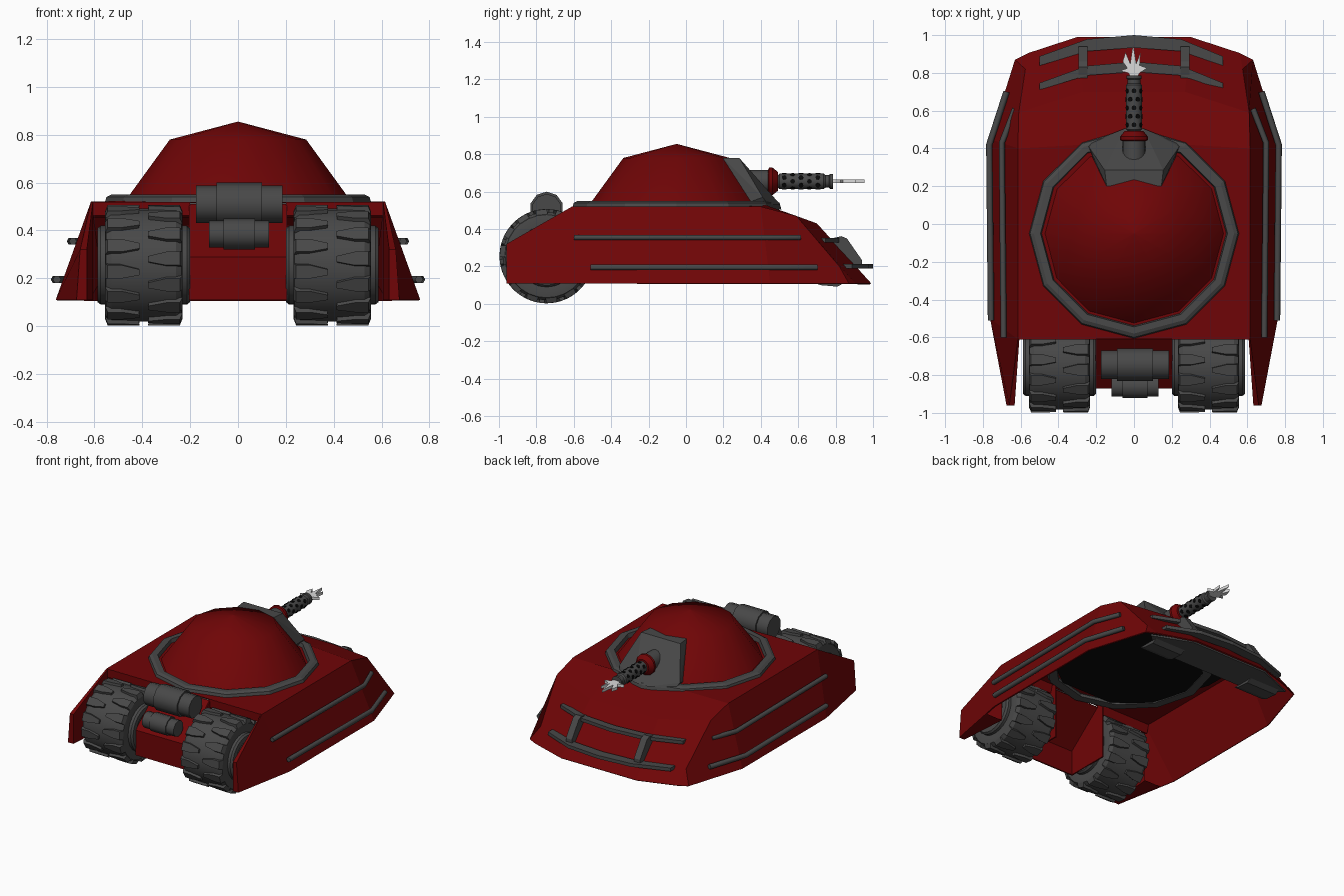
import bpy, bmesh, math
from mathutils import Vector, Matrix

if "Cube" in bpy.data.objects:
    bpy.data.objects.remove(bpy.data.objects["Cube"])


def mat(name, r, g, b):
    m = bpy.data.materials.new(name)
    m.diffuse_color = (r, g, b, 1)
    m.use_nodes = True
    m.node_tree.nodes["Principled BSDF"].inputs["Base Color"].default_value = m.diffuse_color
    return m


RED = mat("dark_red", 0.16, 0.0015, 0.002)
GREY = mat("dark_grey", 0.065, 0.065, 0.065)
BLACK = mat("black", 0.003, 0.003, 0.003)
SILVER = mat("light_grey", 0.7, 0.7, 0.7)


def obj(name, verts, faces, m, smooth=None):
    me = bpy.data.meshes.new(name)
    me.from_pydata([tuple(v) for v in verts], [], faces)
    bm = bmesh.new()
    bm.from_mesh(me)
    bmesh.ops.recalc_face_normals(bm, faces=bm.faces)
    bm.to_mesh(me)
    bm.free()
    me.materials.append(m)
    o = bpy.data.objects.new(name, me)
    bpy.context.collection.objects.link(o)
    if smooth:
        bpy.context.view_layer.objects.active = o
        o.select_set(True)
        bpy.ops.object.shade_smooth_by_angle(angle=math.radians(smooth))
        o.select_set(False)
    return o


def lathe(name, profile, n, m, matrix, smooth=30, closed=False):
    """Spin (radius, height) pairs around local z."""
    verts = [matrix @ Vector((r * math.cos(2 * math.pi * i / n), r * math.sin(2 * math.pi * i / n), h))
             for r, h in profile for i in range(n)]
    k = len(profile)
    faces = [(j * n + i, j * n + (i + 1) % n, (j + 1) % k * n + (i + 1) % n, (j + 1) % k * n + i)
             for j in range(k if closed else k - 1) for i in range(n)]
    if not closed:
        faces += [tuple(range(n)), tuple(range((k - 1) * n, k * n))]
    return obj(name, verts, faces, m, smooth)


def prism(name, pts, axis, lo, hi, m):
    """Extrude a 2D outline along an axis (0 = x, 2 = z)."""
    n = len(pts)
    verts = [((d, a, b) if axis == 0 else (a, b, d)) for d in (lo, hi) for a, b in pts]
    faces = [tuple(range(n)), tuple(range(n, 2 * n))]
    faces += [(i, (i + 1) % n, n + (i + 1) % n, n + i) for i in range(n)]
    return obj(name, verts, faces, m)


def tube(name, pts, radius, m):
    cu = bpy.data.curves.new(name, 'CURVE')
    cu.dimensions = '3D'
    cu.bevel_depth = radius
    cu.bevel_resolution = 1
    cu.use_fill_caps = True
    sp = cu.splines.new('POLY')
    sp.points.add(len(pts) - 1)
    for p, c in zip(sp.points, pts):
        p.co = (*c, 1)
    cu.materials.append(m)
    bpy.context.collection.objects.link(bpy.data.objects.new(name, cu))


def along_x(x, y, z):
    return Matrix.Translation((x, y, z)) @ Matrix.Rotation(math.pi / 2, 4, 'Y')


def along_y(x, y, z):
    return Matrix.Translation((x, y, z)) @ Matrix.Rotation(-math.pi / 2, 4, 'X')


# Hull shell: right half listed, left half mirrored, open underneath
half = [(.675, -.96, .11), (.762, -.5, .11), (.762, .45, .11), (.63, .87, .11), (.30, .99, .11),
        (.66, -.96, .32), (.615, -.61, .52), (.615, .40, .52), (.61, .59, .47), (.27, .70, .43),
        (.27, .42, .53), (.575, .82, .2), (.56, .905, .11)]
n = len(half)
hf = [(0, 1, 6, 5), (1, 2, 7, 6), (2, 3, 11, 8, 7), (3, 12, 11), (11, 12, 4, 9, 8), (7, 8, 9, 10)]
hull_faces = hf + [tuple(i + n for i in reversed(f)) for f in hf]
hull_faces += [(6, 7, 10, 10 + n, 7 + n, 6 + n), (10, 9, 9 + n, 10 + n), (9, 4, 4 + n, 9 + n)]
hull = obj("hull", half + [(-x, y, z) for x, y, z in half], hull_faces, RED)
sol = hull.modifiers.new("thickness", 'SOLIDIFY')
sol.thickness = 0.008
sol.offset = -1

# Rear axle housing (open below), deck lip over the wheels, inner walls of the rear fins
prism("housing_rear", [(-.87, .11), (-.87, .29), (-.61, .51), (-.60, .50), (-.86, .285), (-.86, .11)],
      0, -.2, .2, RED)
for s in (-1, 1):
    prism("housing_side", [(-.865, .11), (-.865, .29), (-.61, .505), (-.55, .505), (-.55, .11)],
          0, .2 * s - .005, .2 * s + .005, RED)
    prism("deck_lip", [(-.612, .52), (-.612, .462), (-.595, .455), (-.58, .515)],
          0, .405 * s - .205, .405 * s + .205, RED)
    fin = [(.632, -.96, .11), (.632, -.96, .32), (.607, -.61, .515), (.607, -.61, .11),
           (.675, -.96, .11), (.66, -.96, .32), (.614, -.61, .515), (.738, -.61, .11)]
    obj("fin_inner", [(x * s, y, z) for x, y, z in fin],
        [(0, 1, 2, 3), (0, 4, 5, 1), (1, 5, 6, 2), (0, 3, 7, 4)], RED)

# Dark ceiling, turret bearing, front skid plate and skids
prism("ceiling", [(-.4, -.33), (-.2, -.48), (.2, -.48), (.4, -.33), (.55, .1), (.55, .38), (.25, .5),
                  (-.25, .5), (-.55, .38), (-.55, .1)], 2, .485, .49, BLACK)
C = Matrix.Translation((0, -.05, 0))
lathe("turret_bearing", [(.545, .48), (.545, .5), (.485, .5), (.485, .48)], 12, GREY, C, None, True)
prism("skid_plate", [(-.57, .85), (-.3, .96), (.3, .96), (.57, .85), (.42, .72), (-.42, .72)], 2, .112, .125, GREY)
for s in (-1, 1):
    prism("skid", [(.68, .115), (.72, .1), (.81, .092), (.85, .115)], 0, .4 * s - .12, .4 * s + .12, GREY)

# Dome and its collar
lathe("dome", [(.485, .505), (.285, .78), (.001, .855)], 12, RED, C, 60)
lathe("dome_collar", [(.56, .505), (.55, .54), (.53, .55), (.495, .55), (.485, .505)], 12, GREY, C, None, True)

# Gun mantle as a convex block
bm = bmesh.new()
for s in (-1, 1):
    for p in [(.145, .20, .78), (.155, .285, .78), (.24, .41, .57), (.215, .44, .53), (.05, .505, .53),
              (.2, .3, .53), (.14, .2, .7)]:
        bm.verts.new((p[0] * s, p[1], p[2]))
bmesh.ops.convex_hull(bm, input=bm.verts)
me = bpy.data.meshes.new("gun_mantle")
bm.to_mesh(me)
bm.free()
me.materials.append(GREY)
bpy.context.collection.objects.link(bpy.data.objects.new("gun_mantle", me))

# Gun: socket, red ring, perforated barrel, muzzle burst
G = along_y(0, 0, .655)
lathe("gun_socket", [(.062, .33), (.062, .45)], 16, GREY, G)
lathe("gun_ring", [(.055, .435), (.074, .445), (.074, .462), (.05, .492)], 12, RED, G)
lathe("barrel", [(.032, .48), (.032, .49), (.042, .50), (.042, .735), (.034, .745), (.034, .765),
                 (.04, .77), (.04, .785)], 16, GREY, G)
for i in range(5):
    for k in range(6):
        a = math.pi / 3 * (k + .5 * (i % 2))
        M = (Matrix.Translation((0, .525 + .045 * i, .655)) @ Matrix.Rotation(a, 4, 'Y')
             @ Matrix.Translation((0, 0, .040)))
        lathe("barrel_hole", [(.013, 0), (.013, .004)], 8, BLACK, M, None)
prism("muzzle_burst", [(-.02, .78), (-.03, .80), (-.075, .81), (-.035, .825), (-.06, .86), (-.045, .91),
                       (-.02, .85), (-.005, .955), (.012, .85), (.035, .91), (.03, .84), (.07, .825),
                       (.03, .80), (.02, .78)], 2, .645, .665, SILVER)

# Twin exhaust drums
for name, y, z, r, w in [("upper_drum", -.745, .51, .09, .095), ("lower_drum", -.86, .385, .065, .066)]:
    lathe(name, [(r * .87, -w * 1.9), (r * .87, -w), (r, -w), (r, w), (r * .87, w), (r * .87, w * 1.9)],
          10, GREY, along_x(.005, y, z), 40)

# Wheels with two staggered rows of tread blocks
for s in (-1, 1):
    W = along_x(.394 * s, -.745, .255)
    lathe("tyre", [(.165, -.16), (.195, -.162), (.222, -.158), (.236, -.135), (.236, .135), (.222, .158),
                   (.195, .162), (.165, .16)], 28, GREY, W)
    lathe("hub", [(.10, -.18), (.12, -.193), (.155, -.193), (.165, -.18), (.165, .18), (.155, .193),
                  (.12, .193), (.10, .18)], 24, GREY, W)
    verts, faces = [], []
    for k in range(14):
        for row in (-1, 1):
            a0 = 2 * math.pi * (k + .25 * row) / 14
            b = len(verts)
            for r, q in ((.225, 1), (.252, .8)):
                for a, h in ((-.14, .162), (.14, .162), (.14, .10), (.07, .02), (-.05, .02), (-.14, .10)):
                    t = a0 + a * q
                    verts.append(W @ Vector((r * math.cos(t), r * math.sin(t), h * row * (.93 if q < 1 else 1))))
            faces += [tuple(range(b + 6, b + 12))]
            faces += [(b + i, b + (i + 1) % 6, b + 6 + (i + 1) % 6, b + 6 + i) for i in range(6)]
    obj("tyre_tread", verts, faces, GREY)

# Side rails
for s in (-1, 1):
    tube("upper_side_rail", [(.69 * s, -.6, .355), (.70 * s, .43, .355), (.63 * s, .61, .355)], .016, GREY)
    tube("lower_side_rail", [(.757 * s, -.51, .195), (.766 * s, .42, .195), (.675 * s, .70, .195)], .017, GREY)

# Front guard: two flat bowed bars and two uprights
for name, y, z, d in [("upper_guard_bar", .71, .34, .037), ("lower_guard_bar", .838, .2, .05)]:
    arc = [(-.5, 0), (-.25, .09), (0, .112), (.25, .09), (.47, 0)]
    prism(name, [(x, y + t * .85) for x, t in arc] + [(x, y + t + d) for x, t in reversed(arc)],
          2, z - .012, z + .012, GREY)
for s in (-1, 1):
    prism("guard_upright", [(.74, .34), (.83, .362), (.86, .35), (.94, .235), (.94, .19), (.9, .19)],
          0, .27 * s - .024, .27 * s + .024, GREY)
